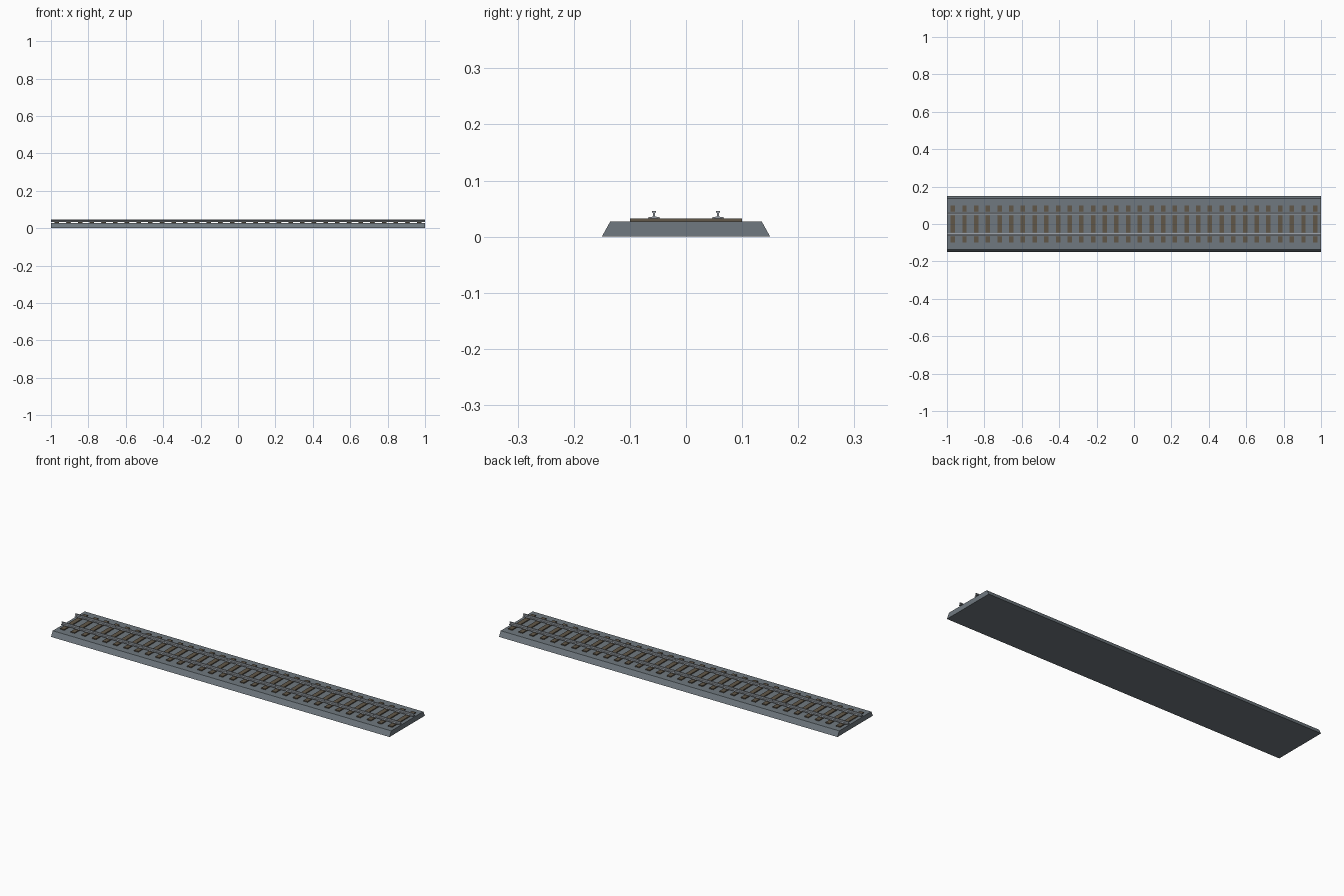
import bpy
import bmesh

cube = bpy.data.objects.get("Cube")
if cube:
    bpy.data.objects.remove(cube, do_unlink=True)


def make_material(name, colour):
    mat = bpy.data.materials.new(name)
    mat.use_nodes = True
    mat.diffuse_color = (*colour, 1)
    mat.node_tree.nodes["Principled BSDF"].inputs["Base Color"].default_value = (*colour, 1)
    return mat


STONE = make_material("grey stone", (0.16, 0.19, 0.215))
WOOD = make_material("brown wood", (0.12, 0.095, 0.065))
STEEL = make_material("rail steel", (0.30, 0.33, 0.36))
IRON = make_material("dark iron", (0.15, 0.145, 0.135))


def extrude_profile(name, profile, x0, x1, mat, y=0.0):
    """Sweep a closed (y, z) outline along x, with capped ends."""
    bm = bmesh.new()
    face = bm.faces.new([bm.verts.new((x0, py, pz)) for py, pz in profile])
    swept = bmesh.ops.extrude_face_region(bm, geom=[face])
    moved = [v for v in swept["geom"] if isinstance(v, bmesh.types.BMVert)]
    bmesh.ops.translate(bm, verts=moved, vec=(x1 - x0, 0, 0))
    bmesh.ops.recalc_face_normals(bm, faces=bm.faces)
    mesh = bpy.data.meshes.new(name)
    bm.to_mesh(mesh)
    bm.free()
    mesh.materials.append(mat)
    obj = bpy.data.objects.new(name, mesh)
    obj.location.y = y
    bpy.context.collection.objects.link(obj)
    return obj


def mirrored(half):
    """Complete a half outline by reflecting it across y = 0."""
    return half + [(-y, z) for y, z in reversed(half)]


def repeat_along(obj, count, step):
    arr = obj.modifiers.new("repeat", 'ARRAY')
    arr.count = count
    arr.use_relative_offset = False
    arr.use_constant_offset = True
    arr.constant_offset_displace = (step, 0, 0)


COUNT = 32
STEP = 2 / COUNT
FIRST = -1 + STEP / 2
GAUGE = 0.057

# Trapezoid ballast bed
extrude_profile("ballast_bed", mirrored([(0.15, 0), (0.135, 0.027)]), -1, 1, STONE)

# Row of wooden sleepers
sleepers = extrude_profile("sleepers", mirrored([(0.1, 0.024), (0.1, 0.032)]),
                           FIRST - 0.012, FIRST + 0.012, WOOD)
repeat_along(sleepers, COUNT, STEP)

# Rails with foot, web and head, on plates fixed to each sleeper
rail_half = [(0.008, 0.0325), (0.008, 0.0345), (0.0015, 0.036),
             (0.0015, 0.042), (0.0032, 0.043), (0.0032, 0.046)]
for side, y in (("left", GAUGE), ("right", -GAUGE)):
    extrude_profile("rail_" + side, mirrored(rail_half), -1, 1, STEEL, y)
    plates = extrude_profile("rail_plates_" + side, mirrored([(0.0105, 0.031), (0.0105, 0.034)]),
                             FIRST - 0.0125, FIRST + 0.0125, IRON, y)
    repeat_along(plates, COUNT, STEP)
